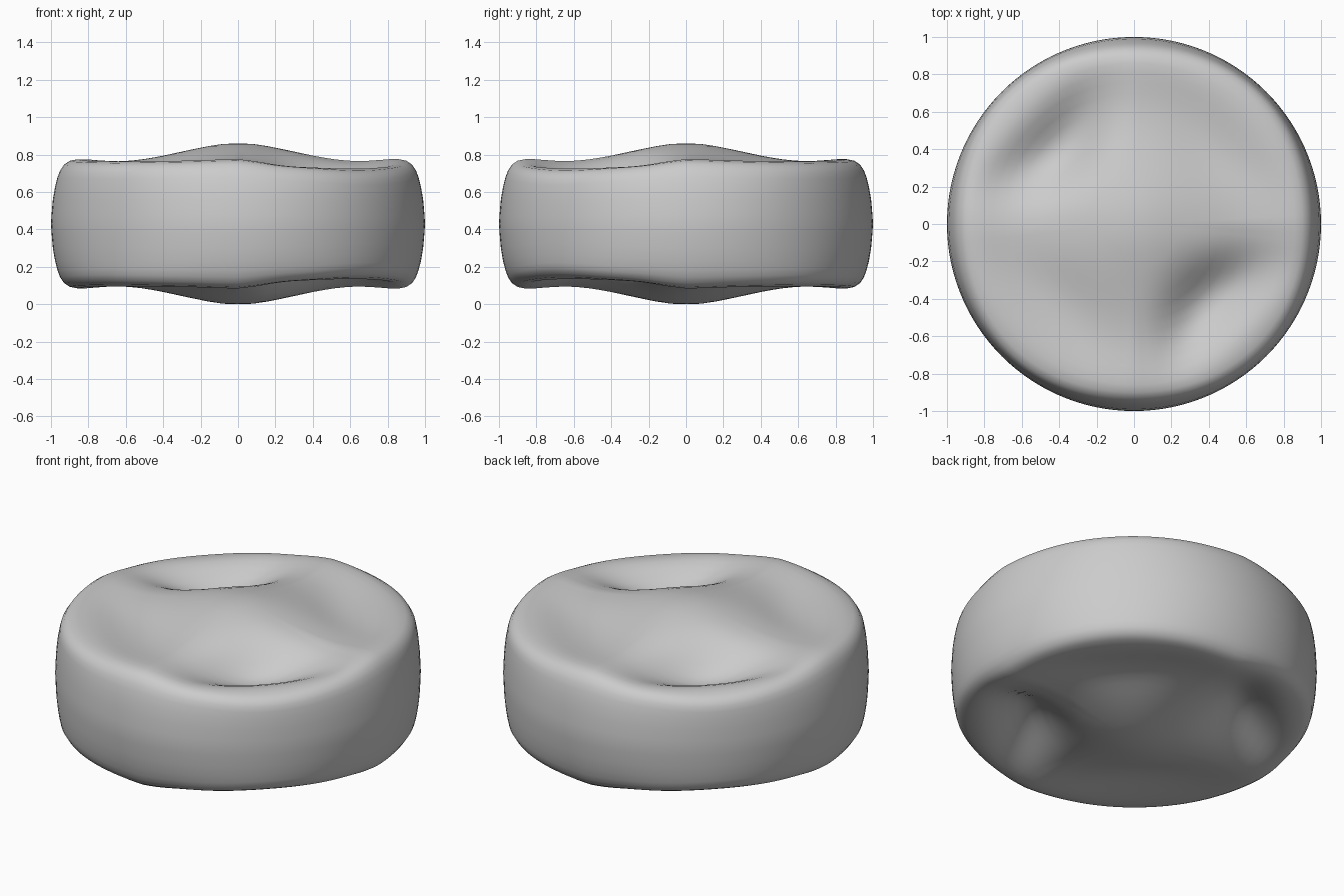
import bpy, bmesh, math

if "Cube" in bpy.data.objects:
    bpy.data.objects.remove(bpy.data.objects["Cube"])

SEG = 120
MID = 0.43

# Upper half profile (radius, height above the middle plane), centre to equator
PROFILE = [(0.08, 0.427), (0.16, 0.415), (0.24, 0.399), (0.32, 0.382), (0.40, 0.365),
           (0.46, 0.354), (0.52, 0.345), (0.58, 0.339), (0.64, 0.336), (0.70, 0.338),
           (0.76, 0.342), (0.81, 0.346), (0.86, 0.346), (0.90, 0.338), (0.93, 0.318),
           (0.952, 0.285), (0.965, 0.25), (0.978, 0.20), (0.99, 0.13), (0.997, 0.05)]


def shape(r, h, a):
    """Press a broad crescent dimple into two opposite diagonals, soften the rim there."""
    diag = math.sin(2 * a) ** 2
    deep = math.sin(2 * a) < 0
    off = (a % (math.pi / 2)) - math.pi / 4
    # distances across and along the dimple, which curves round the corner
    t = r * math.sin(off)
    d = r * math.cos(off) - 0.57 - 0.5 * t * t
    dent = (0.15 if deep else 0.03) * math.exp(-(d / 0.17) ** 2 - (t / 0.33) ** 2)
    dent *= min(1.0, h / 0.3)
    k = max(0.0, min(1.0, (r - 0.6) / 0.3))
    drop = (0.05 if deep else 0.012) * diag * k * min(1.0, h / 0.3)
    # steeper wall on the diagonals
    w = max(0.0, min(1.0, (r - 0.86) / 0.09))
    return r + 0.45 * (1 - r) * diag * w, h - dent - drop


bm = bmesh.new()


def ring(r, h, sign):
    out = []
    for i in range(SEG):
        a = 2 * math.pi * i / SEG
        rr, hh = shape(r, h, a)
        out.append(bm.verts.new((rr * math.cos(a), rr * math.sin(a), MID + sign * hh)))
    return out


# Rings from top centre, over the rim, to bottom centre
rings = [ring(r, h, 1) for r, h in PROFILE]
rings += [ring(1.0, 0.0, 1)]
rings += [ring(r, h, -1) for r, h in reversed(PROFILE)]
for upper, lower in zip(rings, rings[1:]):
    for i in range(SEG):
        j = (i + 1) % SEG
        bm.faces.new((upper[i], lower[i], lower[j], upper[j]))

# Close both faces at their raised centres
for loop, z in ((rings[0], 2 * MID), (rings[-1], 0.0)):
    c = bm.verts.new((0, 0, z))
    for i in range(SEG):
        bm.faces.new((c, loop[i], loop[(i + 1) % SEG]))
bmesh.ops.recalc_face_normals(bm, faces=bm.faces)

mesh = bpy.data.meshes.new("dimpled_cushion")
bm.to_mesh(mesh)
bm.free()
for p in mesh.polygons:
    p.use_smooth = True
obj = bpy.data.objects.new("dimpled_cushion", mesh)
bpy.context.collection.objects.link(obj)
